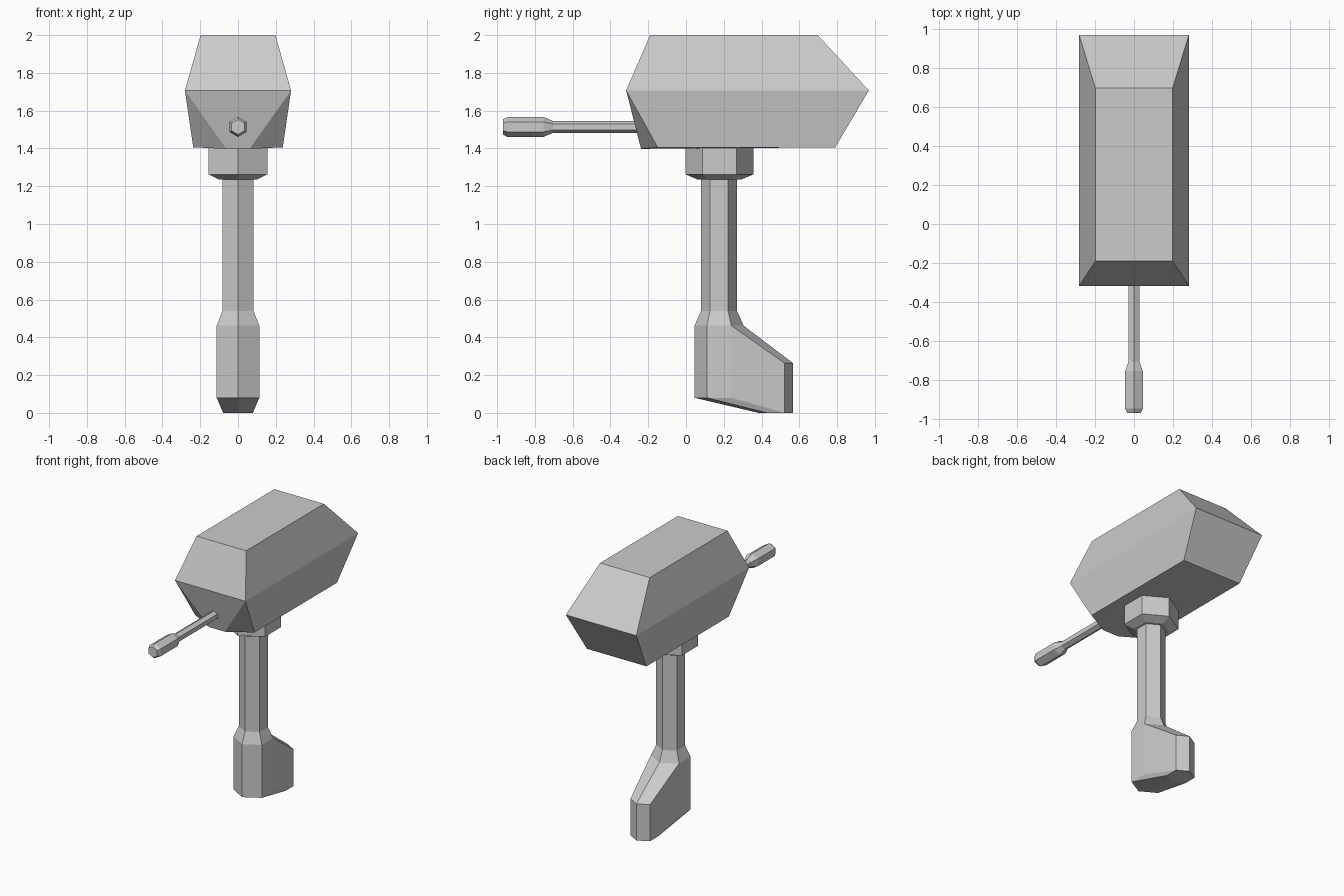
import bpy, bmesh, math
from mathutils import Vector

if "Cube" in bpy.data.objects:
    bpy.data.objects.remove(bpy.data.objects["Cube"])


def finish(bm, name):
    bmesh.ops.recalc_face_normals(bm, faces=bm.faces[:])
    mesh = bpy.data.meshes.new(name)
    bm.to_mesh(mesh)
    bm.free()
    obj = bpy.data.objects.new(name, mesh)
    bpy.context.collection.objects.link(obj)
    return obj


def hexagon(y, z, r):
    """Level hexagon with a corner pointing to the front (-y)."""
    return [Vector((r * math.sin(i * math.pi / 3), y - r * math.cos(i * math.pi / 3), z))
            for i in range(6)]


def loft(name, rings):
    bm = bmesh.new()
    loops = [[bm.verts.new(p) for p in ring] for ring in rings]
    for a, b in zip(loops, loops[1:]):
        for i in range(6):
            j = (i + 1) % 6
            bm.faces.new((a[i], a[j], b[j], b[i]))
    bm.faces.new(loops[0])
    bm.faces.new(loops[-1])
    return finish(bm, name)


def hull(name, points):
    bm = bmesh.new()
    for p in points:
        bm.verts.new(p)
    res = bmesh.ops.convex_hull(bm, input=bm.verts[:])
    junk = {g for g in res["geom_interior"] + res["geom_unused"]
            if isinstance(g, bmesh.types.BMVert)}
    bmesh.ops.delete(bm, geom=list(junk), context='VERTS')
    bmesh.ops.dissolve_limit(bm, angle_limit=math.radians(1),
                             verts=bm.verts[:], edges=bm.edges[:])
    return finish(bm, name)


# Faceted housing: (half width, y, z) corners mirrored across x
head = [(0.198, -0.19, 2.0), (0.198, 0.697, 2.0),
        (0.281, -0.317, 1.707), (0.281, 0.968, 1.707),
        (0.237, -0.15, 1.406), (0.237, 0.79, 1.406),
        (0.053, -0.247, 1.434), (0.062, -0.238, 1.398)]
hull("housing", [(s * x, y, z) for x, y, z in head for s in (1, -1)])

# Hexagonal front rod with thicker tip
rod = [(-0.97, 0.04), (-0.945, 0.053), (-0.755, 0.053), (-0.705, 0.032), (-0.1, 0.032)]
loft("front_rod", [[Vector((p.x, y, 1.514 + p.y)) for p in hexagon(0, 0, r)]
                   for y, r in rod])

# Collar below the housing
loft("collar", [hexagon(0.177, z, r) for z, r in
                [(1.236, 0.117), (1.263, 0.18), (1.42, 0.18)]])

# Column, flaring into the foot
loft("column", [hexagon(0.175, z, r) for z, r in
                [(0.462, 0.13), (0.54, 0.095), (1.25, 0.095)]])

# Foot swept back to a smaller hexagonal heel
upper, heel = hexagon(0.175, 0.462, 0.13), hexagon(0.475, 0.0, 0.091)
foot = upper + heel
foot += [Vector((p.x, p.y, 0.08)) for p in upper if p.y < 0.27]
foot += [Vector((p.x, p.y, 0.264)) for p in heel if p.y > 0.5]
hull("foot", foot)
